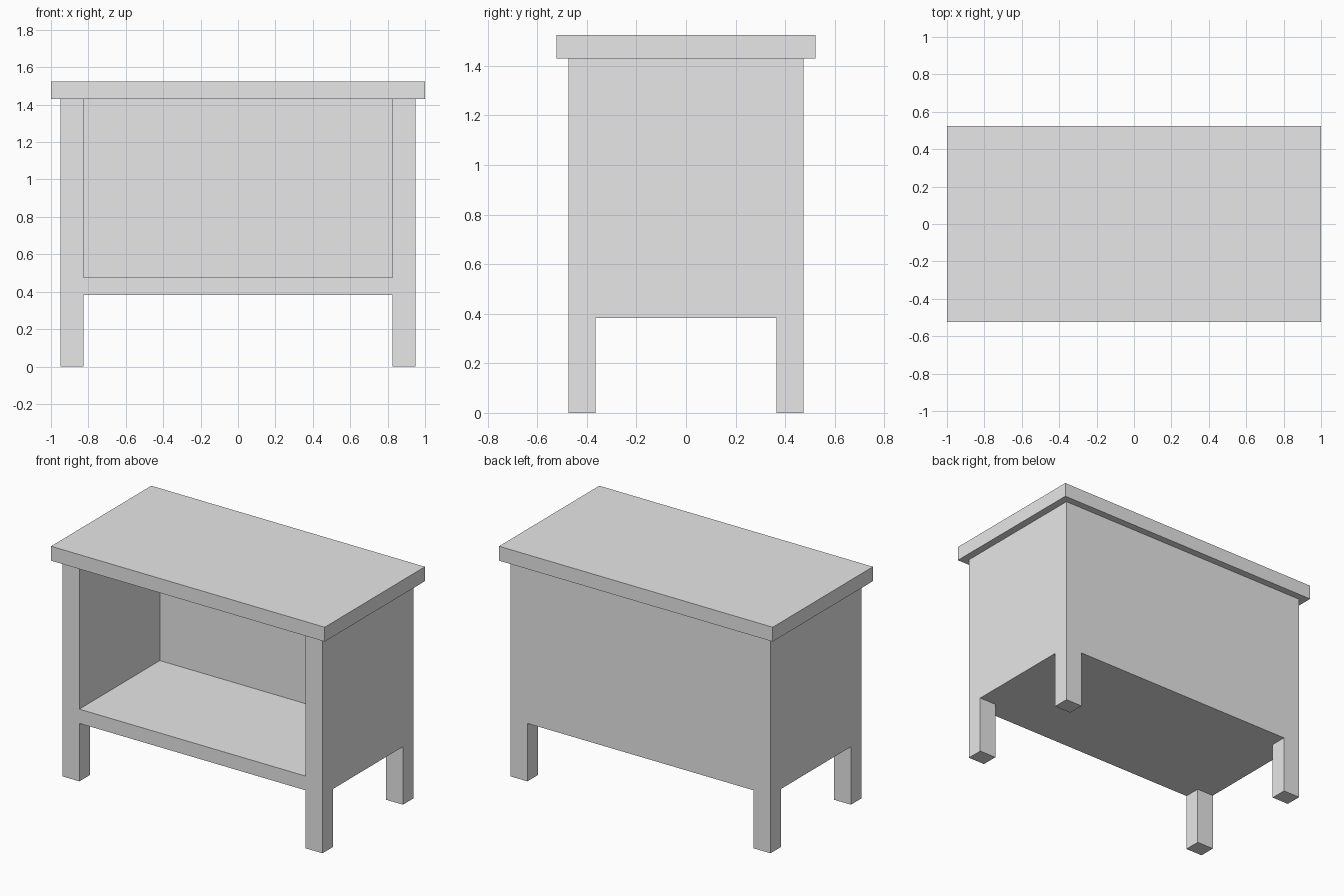
import bpy
import bmesh

default = bpy.data.objects.get("Cube")
if default:
    bpy.data.objects.remove(default, do_unlink=True)

# Main dimensions
BODY_X, BODY_Y = 0.95, 0.475      # half size of the body
INNER_X, INNER_Y = 0.827, 0.365   # half size between the legs
LEG_TOP, SHELF_TOP = 0.383, 0.477
BODY_TOP, HEIGHT = 1.43, 1.525

grey = bpy.data.materials.new("plain grey")
grey.use_nodes = True
grey.diffuse_color = (0.8, 0.8, 0.8, 1)
grey.node_tree.nodes["Principled BSDF"].inputs["Base Color"].default_value = (0.8, 0.8, 0.8, 1)


def box(name, low, high):
    """Box between two corners."""
    bm = bmesh.new()
    bmesh.ops.create_cube(bm, size=1)
    for v in bm.verts:
        for i in range(3):
            v.co[i] = high[i] if v.co[i] > 0 else low[i]
    mesh = bpy.data.meshes.new(name)
    bm.to_mesh(mesh)
    bm.free()
    mesh.materials.append(grey)
    obj = bpy.data.objects.new(name, mesh)
    bpy.context.collection.objects.link(obj)
    return obj


def cut(target, low, high):
    """Remove a box-shaped volume from the target."""
    cutter = box("cutter", low, high)
    cutter.hide_render = True
    mod = target.modifiers.new("cut", 'BOOLEAN')
    mod.operation = 'DIFFERENCE'
    mod.solver = 'EXACT'
    mod.object = cutter
    bpy.context.view_layer.objects.active = target
    bpy.ops.object.modifier_apply(modifier=mod.name)
    bpy.data.objects.remove(cutter, do_unlink=True)


# Body with legs, cut from one block
body = box("cabinet_body", (-BODY_X, -BODY_Y, 0), (BODY_X, BODY_Y, BODY_TOP))
# Compartment, open at the front and closed above by the top board
cut(body, (-INNER_X, -1, SHELF_TOP), (INNER_X, INNER_Y, 2))
# Clearance between the legs, front to back and side to side
cut(body, (-INNER_X, -1, -1), (INNER_X, 1, LEG_TOP))
cut(body, (-2, -INNER_Y, -1), (2, INNER_Y, LEG_TOP))

# Overhanging top board
box("top_board", (-1, -0.523, BODY_TOP), (1, 0.523, HEIGHT))
